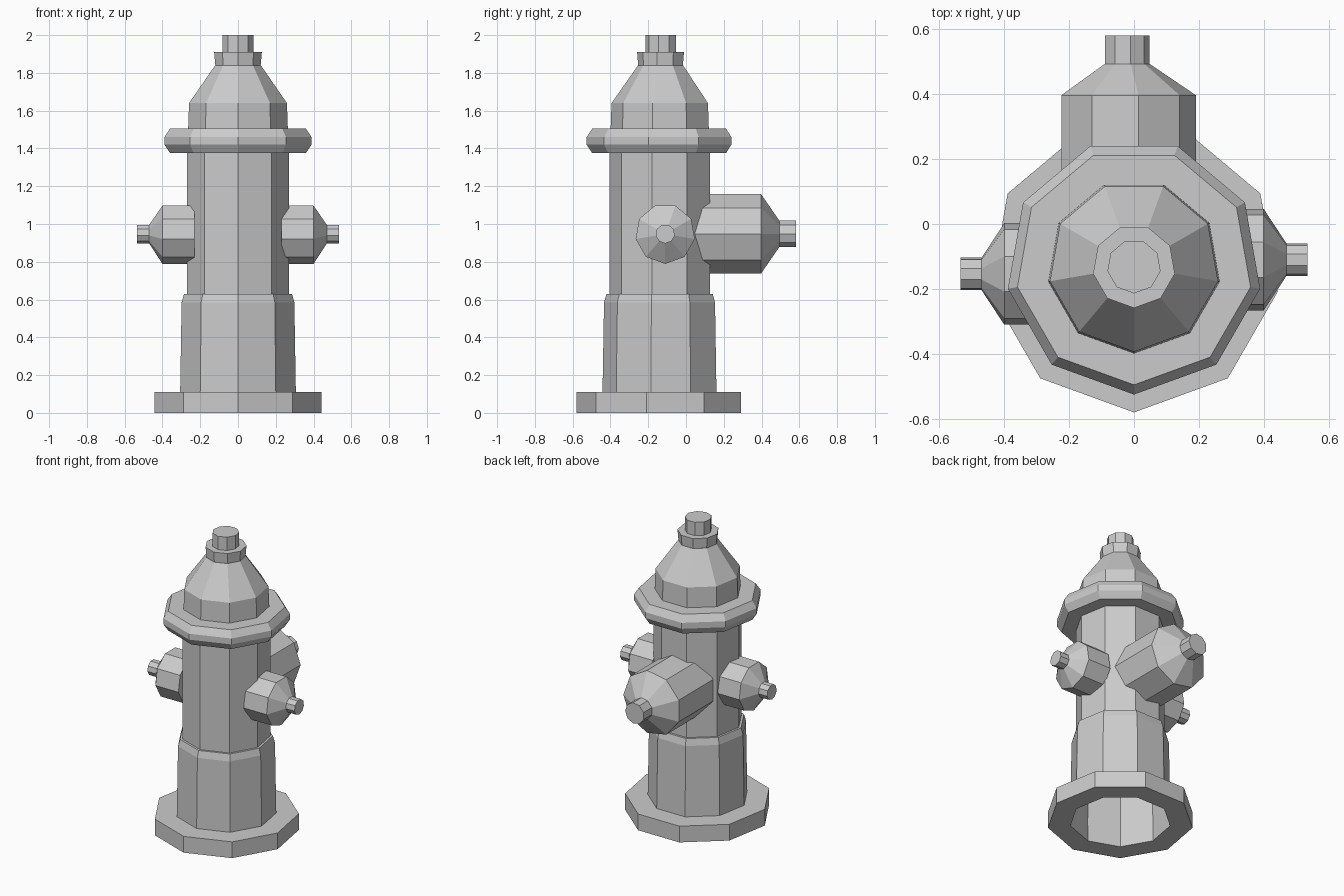
import bpy, bmesh, math
from mathutils import Vector

cube = bpy.data.objects.get("Cube")
if cube:
    bpy.data.objects.remove(cube, do_unlink=True)

SIDES = 9
X, Y, Z = Vector((1, 0, 0)), Vector((0, 1, 0)), Vector((0, 0, 1))

grey = bpy.data.materials.new("plain_grey")
grey.use_nodes = True
GREY = (0.6, 0.6, 0.6, 1)
grey.diffuse_color = GREY
grey.node_tree.nodes["Principled BSDF"].inputs["Base Color"].default_value = GREY


def lathe(name, profile, origin, axis, u, v, phase, caps=(True, True), closed=False):
    """Sweep (radius, distance along axis) points round an axis in flat sides."""
    bm = bmesh.new()
    rings = []
    for r, h in profile:
        ring = []
        for i in range(SIDES):
            a = phase + math.tau * i / SIDES
            ring.append(bm.verts.new(origin + axis * h + (u * math.cos(a) + v * math.sin(a)) * r))
        rings.append(ring)
    pairs = list(zip(rings, rings[1:]))
    if closed:
        pairs.append((rings[-1], rings[0]))
    for a, b in pairs:
        for i in range(SIDES):
            j = (i + 1) % SIDES
            bm.faces.new((a[i], a[j], b[j], b[i]))
    if not closed:
        for use, ring in zip(caps, (rings[0], rings[-1])):
            if use:
                bm.faces.new(ring)
    bmesh.ops.recalc_face_normals(bm, faces=bm.faces[:])
    mesh = bpy.data.meshes.new(name)
    bm.to_mesh(mesh)
    bm.free()
    mesh.materials.append(grey)
    obj = bpy.data.objects.new(name, mesh)
    bpy.context.collection.objects.link(obj)
    return obj


DOWN = -math.pi / 2
CENTRE = Vector((0, -0.131, 0))


def upright(name, profile, **options):
    return lathe(name, profile, CENTRE, Z, X, Y, DOWN, **options)


# Foot ring, hollow underneath
upright("base_ring", [(0.31, 0), (0.45, 0), (0.45, 0.11), (0.31, 0.11)], closed=True)

# Thick lower barrel with a bevelled shoulder, then the straight upper barrel
upright("barrel", [(0.311, 0.11), (0.303, 0.585), (0.29, 0.63), (0.275, 0.63), (0.275, 1.4)],
        caps=(False, False))

# Rim and bonnet
upright("rim", [(0.365, 1.375), (0.395, 1.42), (0.395, 1.46), (0.365, 1.505)])
upright("bonnet", [(0.268, 1.505), (0.263, 1.64), (0.123, 1.84)])
upright("top_collar", [(0.122, 1.84), (0.128, 1.91)])
upright("top_nut", [(0.083, 1.91), (0.083, 2.0)])

# Side outlets, each slightly offset from the middle
for name, side, y in (("left", 1, -0.11), ("right", -1, -0.154)):
    origin = Vector((0, y, 0.948))
    lathe(name + "_outlet", [(0.159, 0.229), (0.159, 0.4), (0.051, 0.47)],
          origin, X * side, Y, Z, DOWN)
    lathe(name + "_outlet_nut", [(0.051, 0.47), (0.051, 0.535)],
          origin, X * side, Y, Z, DOWN)

# Large back outlet
origin = Vector((-0.023, 0, 0.948))
lathe("back_outlet", [(0.214, 0.03), (0.214, 0.397), (0.071, 0.494)], origin, Y, X, Z, 0)
lathe("back_outlet_nut", [(0.071, 0.494), (0.071, 0.582)], origin, Y, X, Z, 0)
